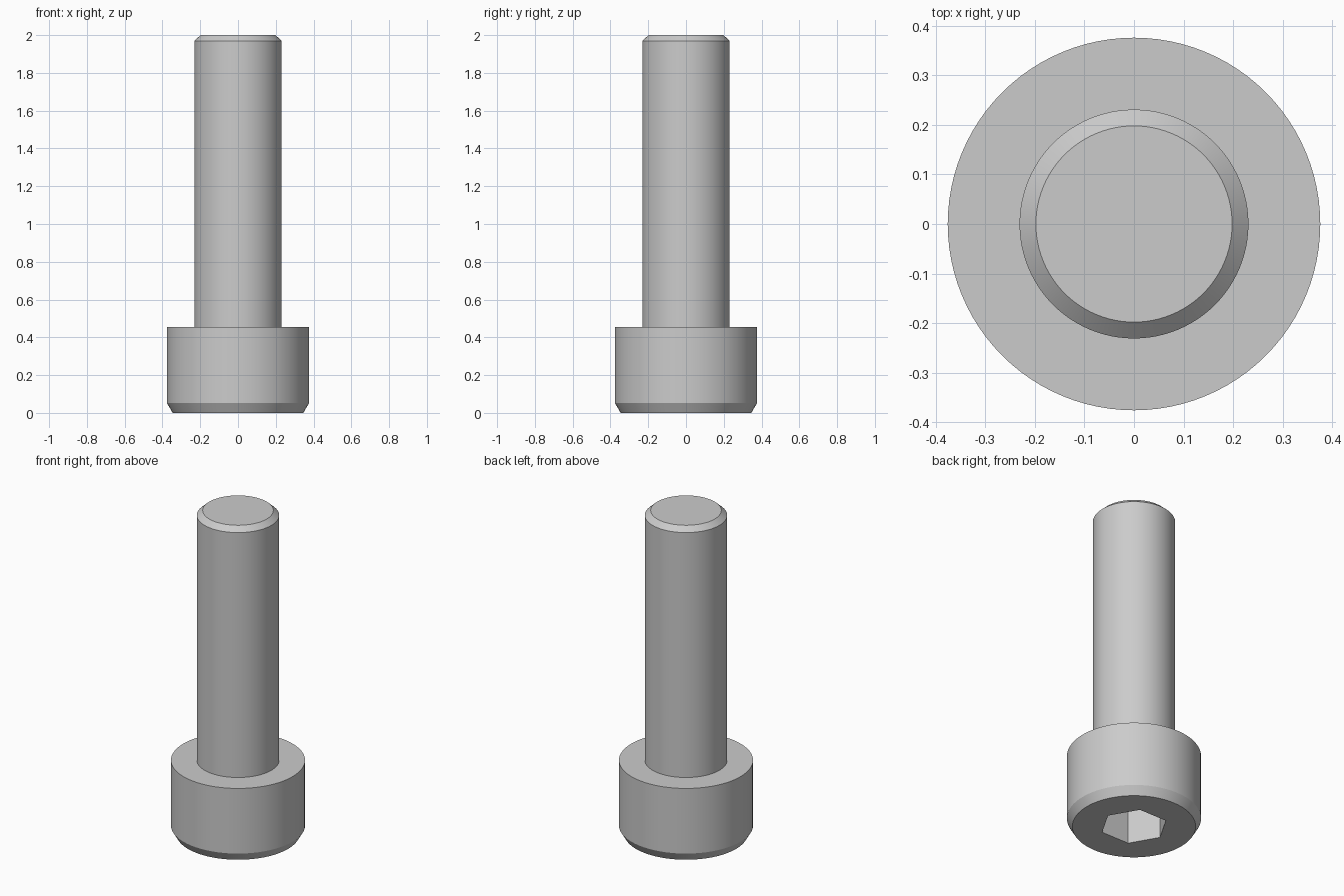
import bpy, bmesh
from math import cos, sin, pi, radians

if "Cube" in bpy.data.objects:
    bpy.data.objects.remove(bpy.data.objects["Cube"])

SEG = 96              # multiple of 6 so the hexagon corners land on vertices
HEX_R = 0.19          # corner radius of the hex socket


def hex_radius(a):
    """Distance from the axis to the hexagon outline at angle a."""
    return HEX_R * cos(pi / 6) / cos(a % (pi / 3) - pi / 6)


def ring(bm, z, radius):
    """Closed ring of vertices; radius is None for the hexagon outline."""
    verts = []
    for i in range(SEG):
        a = 2 * pi * i / SEG
        r = hex_radius(a) if radius is None else radius
        verts.append(bm.verts.new((r * cos(a), r * sin(a), z)))
    return verts


# Profile from the socket floor, around the head and up to the shank tip
profile = [
    (0.24, None), (0.0, None),      # hex socket
    (0.0, 0.346), (0.052, 0.376),   # head chamfer
    (0.455, 0.376), (0.455, 0.231), # head side and shoulder
    (1.97, 0.231), (2.0, 0.198),    # shank and tip chamfer
]

bm = bmesh.new()
rings = [ring(bm, z, r) for z, r in profile]
for a, b in zip(rings, rings[1:]):
    for i in range(SEG):
        j = (i + 1) % SEG
        bm.faces.new((a[i], a[j], b[j], b[i]))
bm.faces.new(rings[0])              # socket floor
bm.faces.new(rings[-1])             # shank tip
bmesh.ops.recalc_face_normals(bm, faces=bm.faces)

mesh = bpy.data.meshes.new("socket_head_screw")
bm.to_mesh(mesh)
bm.free()
screw = bpy.data.objects.new("socket_head_screw", mesh)
bpy.context.collection.objects.link(screw)

# Smooth round sides, crisp edges
bpy.context.view_layer.objects.active = screw
screw.select_set(True)
bpy.ops.object.shade_smooth_by_angle(angle=radians(25))
